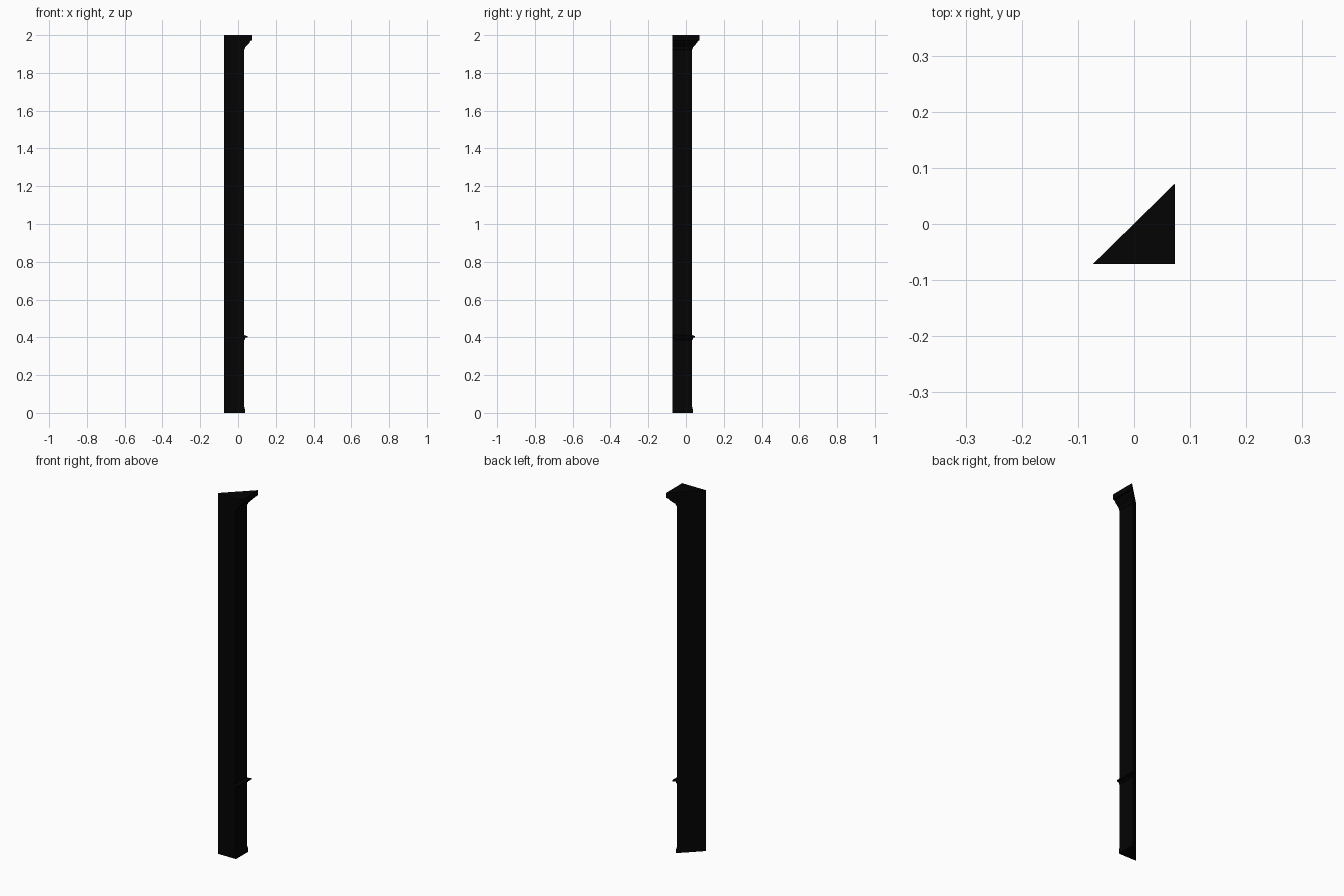
import bpy, bmesh

if "Cube" in bpy.data.objects:
    bpy.data.objects.remove(bpy.data.objects["Cube"])

FRONT = -0.071          # flat front plane
FACE = 0.032            # decorated side plane of the post

mat = bpy.data.materials.new("black")
mat.diffuse_color = (0.001, 0.001, 0.001, 1)
mat.use_nodes = True
mat.node_tree.nodes["Principled BSDF"].inputs["Base Color"].default_value = mat.diffuse_color


def mitre(x):
    # diagonal cut plane that ends every moulding
    return FRONT + (x + 0.073) * 0.98


def sweep(name, profile, closed):
    """Sweep an (x, z) profile along y from the front plane to the mitre."""
    bm = bmesh.new()
    a = [bm.verts.new((x, FRONT, z)) for x, z in profile]
    b = [bm.verts.new((x, mitre(x), z)) for x, z in profile]
    n = len(profile)
    for i in range(n if closed else n - 1):
        j = (i + 1) % n
        bm.faces.new((a[i], a[j], b[j], b[i]))
    bm.faces.new(a[::-1])
    bm.faces.new(b)
    bmesh.ops.remove_doubles(bm, verts=bm.verts, dist=1e-5)
    bmesh.ops.recalc_face_normals(bm, faces=bm.faces)
    # open strips: make sure the outermost face looks towards +x
    outer = max(bm.faces, key=lambda f: f.calc_center_median().x
                if abs(f.normal.x) > 0.9 else -1)
    if outer.normal.x < 0:
        bmesh.ops.reverse_faces(bm, faces=bm.faces)
    me = bpy.data.meshes.new(name)
    bm.to_mesh(me)
    bm.free()
    me.materials.append(mat)
    ob = bpy.data.objects.new(name, me)
    bpy.context.collection.objects.link(ob)
    return ob


# triangular post
sweep("post", [(-0.073, 0), (FACE, 0), (FACE, 2), (-0.073, 2)], True)

# low skirting at the foot
sweep("skirting", [(FACE, 0), (0.037, 0), (0.037, 0.016), (0.034, 0.03),
                   (FACE, 0.035)], False)

# chair rail
sweep("chair_rail", [(FACE, 0.386), (0.036, 0.388), (0.037, 0.397),
                     (0.049, 0.4), (0.049, 0.407), (0.039, 0.409),
                     (FACE, 0.412)], False)

# crown moulding
sweep("crown", [(FACE, 1.922), (0.035, 1.926), (0.038, 1.936), (0.049, 1.948),
                (0.06, 1.960), (0.064, 1.969), (0.073, 1.972), (0.073, 2.0),
                (FACE, 2.0)], False)
